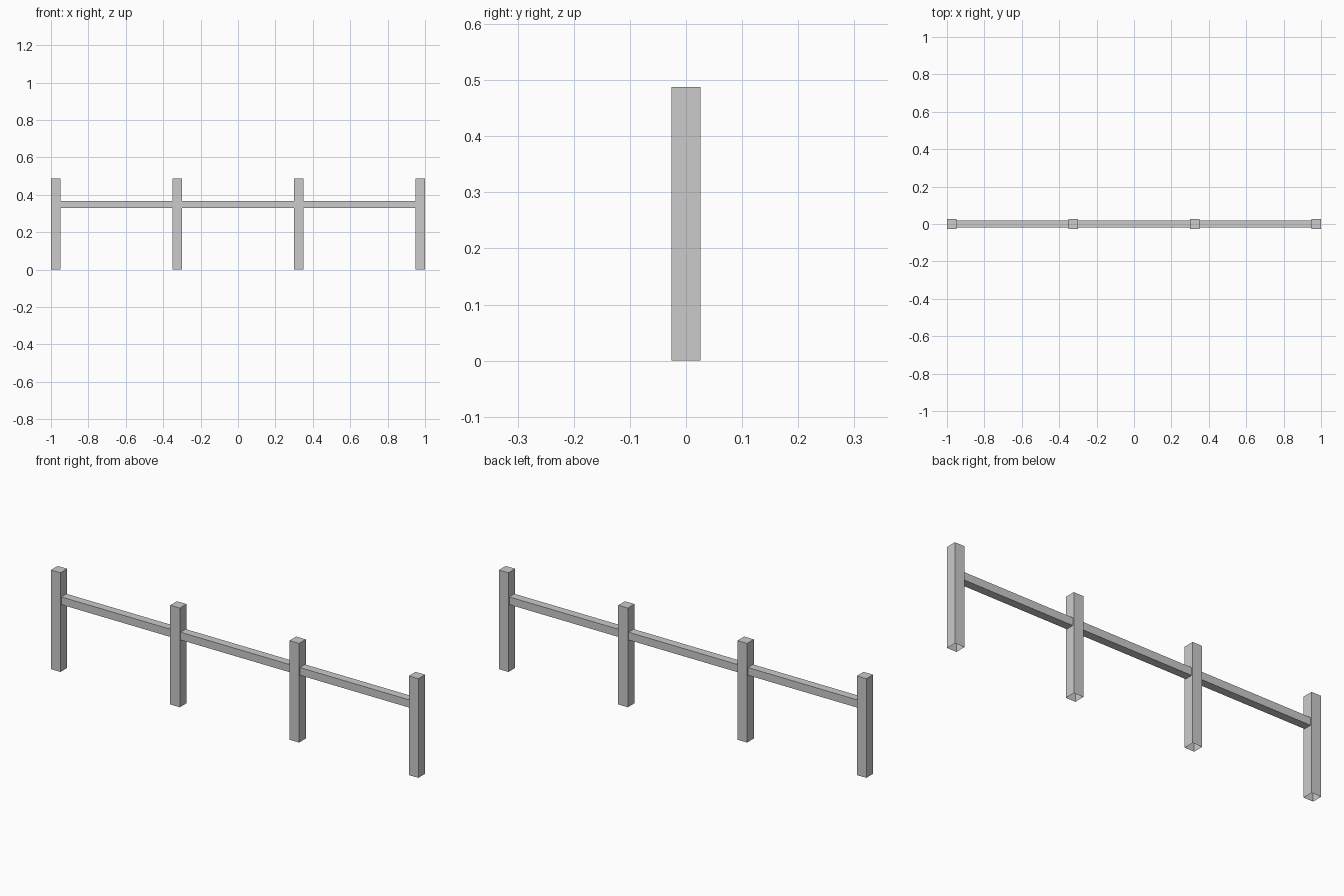
import bpy, bmesh
from mathutils import Matrix

if "Cube" in bpy.data.objects:
    bpy.data.objects.remove(bpy.data.objects["Cube"])


def box(name, centre, size, open_bottom=False):
    bm = bmesh.new()
    bmesh.ops.create_cube(bm, size=1, matrix=Matrix.Translation(centre) @ Matrix.Diagonal((*size, 1)))
    bm.normal_update()
    if open_bottom:
        faces = [f for f in bm.faces if f.normal.z < -0.5]
        bmesh.ops.delete(bm, geom=faces, context='FACES')
    mesh = bpy.data.meshes.new(name)
    bm.to_mesh(mesh)
    bm.free()
    obj = bpy.data.objects.new(name, mesh)
    bpy.context.collection.objects.link(obj)
    return obj


POST_W, POST_H = 0.052, 0.488
END_X = 1 - POST_W / 2

# Four evenly spaced posts, open underneath
for i in range(4):
    x = -END_X + i * 2 * END_X / 3
    box(f"post_{i + 1}", (x, 0, POST_H / 2), (POST_W, POST_W, POST_H), open_bottom=True)

# Single rail running through the posts
box("rail", (0, 0, 0.348), (2 * END_X, 0.04, 0.038))
